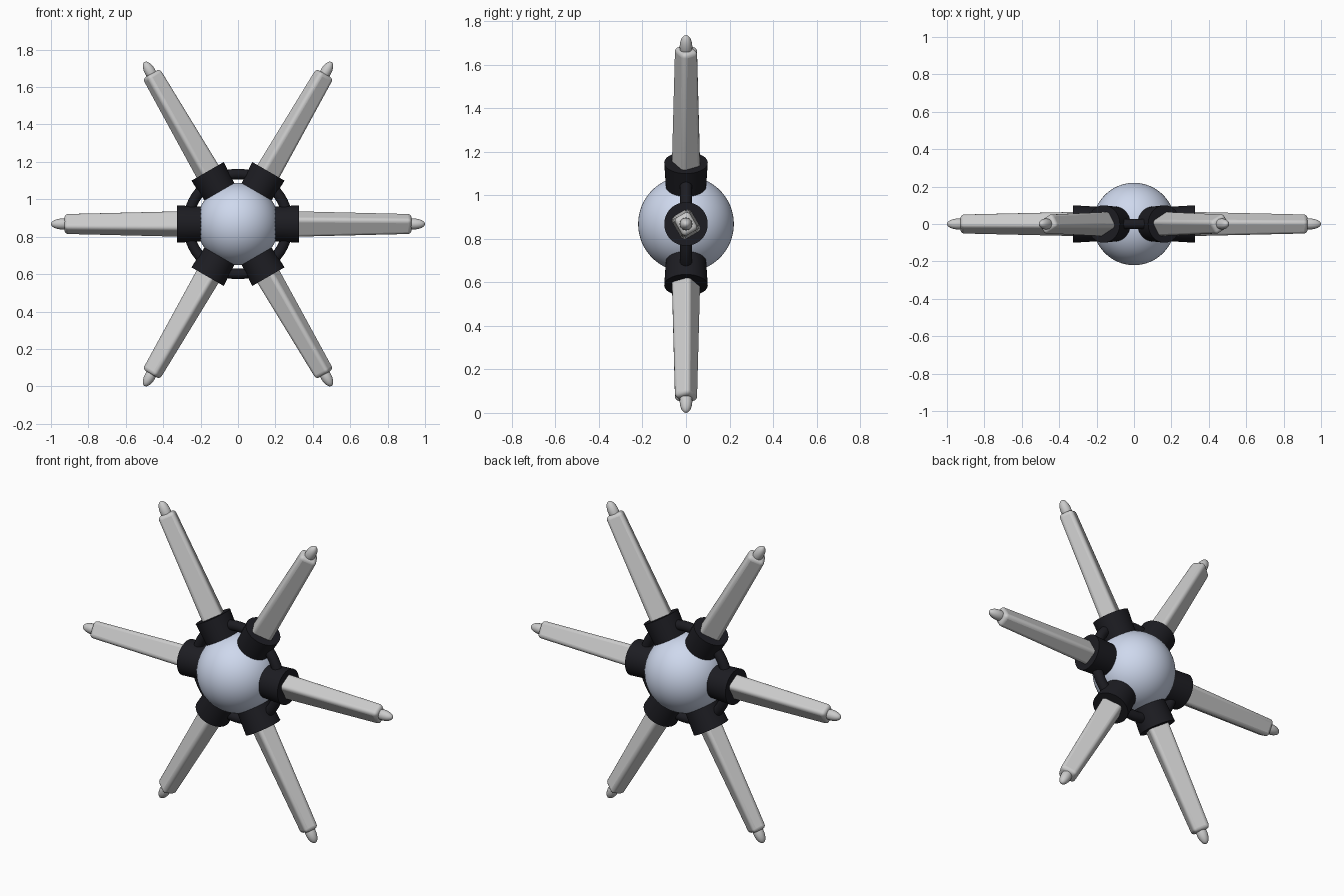
import bpy, bmesh, math
from mathutils import Matrix, Vector

if "Cube" in bpy.data.objects:
    bpy.data.objects.remove(bpy.data.objects["Cube"])

CZ = 0.868  # height of the hub centre


def material(name, rgb):
    m = bpy.data.materials.new(name)
    m.diffuse_color = (*rgb, 1)
    m.use_nodes = True
    m.node_tree.nodes["Principled BSDF"].inputs["Base Color"].default_value = m.diffuse_color
    return m


PALE = material("pale_blue", (0.62, 0.69, 0.85))
DARK = material("near_black", (0.012, 0.012, 0.016))


def finish(name, mat=None, angle=35):
    ob = bpy.context.object
    ob.name = name
    if mat:
        ob.data.materials.append(mat)
    bpy.ops.object.shade_smooth_by_angle(angle=math.radians(angle))
    return ob


def place(ob, angle):
    """Swing a part built along +x around the hub."""
    spin = Matrix.Translation((0, 0, CZ)) @ Matrix.Rotation(-angle, 4, 'Y')
    ob.matrix_world = spin @ ob.matrix_world


# central ball
bpy.ops.mesh.primitive_uv_sphere_add(segments=64, ring_count=32, radius=0.22, location=(0, 0, CZ))
finish("hub_ball", PALE)

# ring that links the collars
bpy.ops.mesh.primitive_torus_add(major_segments=96, minor_segments=20, major_radius=0.267,
                                 minor_radius=0.028, location=(0, 0, CZ),
                                 rotation=(math.pi / 2, 0, 0))
finish("hub_ring", DARK)


def collar(i):
    # slightly flared cylinder, wide end outward
    bpy.ops.mesh.primitive_cone_add(vertices=48, radius1=0.091, radius2=0.1, depth=0.155,
                                    location=(0.2475, 0, 0), rotation=(0, math.pi / 2, 0))
    return finish(f"collar_{i}", DARK)


def arm(i):
    # tapered rounded bar, twisted about its own axis
    bpy.ops.mesh.primitive_cube_add(size=1)
    ob = bpy.context.object
    twist = Matrix.Rotation(math.radians(30), 3, 'X')
    for v in ob.data.vertices:
        outer = v.co.x > 0
        k = 0.78 if outer else 1.0
        v.co = twist @ Vector((0.928 if outer else 0.22, v.co.y * 0.102 * k, v.co.z * 0.12 * k))
    bev = ob.modifiers.new("round_edges", 'BEVEL')
    bev.width = 0.02
    bev.segments = 4
    return finish(f"arm_{i}")


def tip(i):
    # rounded nub at the arm end
    bpy.ops.mesh.primitive_uv_sphere_add(segments=24, ring_count=16, radius=1,
                                         location=(0.94, 0, 0), rotation=(0, math.pi / 2, 0))
    bpy.context.object.scale = (0.029, 0.029, 0.06)
    return finish(f"tip_{i}")


for i in range(6):
    for build in (collar, arm, tip):
        ob = build(i + 1)
        bpy.context.view_layer.update()
        place(ob, i * math.pi / 3)
